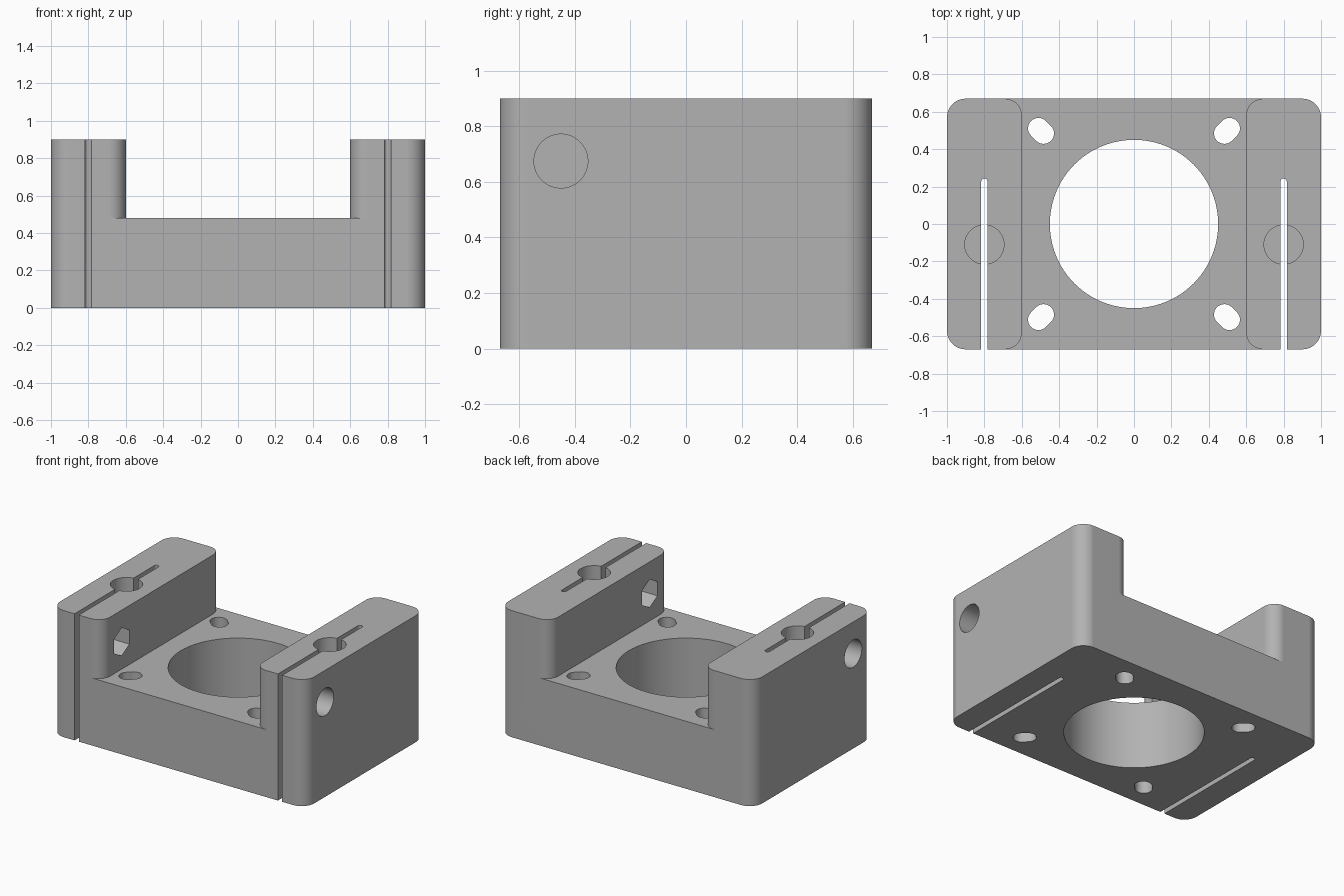
import bpy, bmesh, math
from math import sin, cos, pi
from mathutils import Matrix

if "Cube" in bpy.data.objects:
    bpy.data.objects.remove(bpy.data.objects["Cube"], do_unlink=True)

# Material
grey = bpy.data.materials.new("plain grey")
grey.use_nodes = True
COLOUR = (0.45, 0.45, 0.45, 1)
grey.diffuse_color = COLOUR
grey.node_tree.nodes["Principled BSDF"].inputs["Base Color"].default_value = COLOUR

# Main sizes
HALF_X, HALF_Y, HEIGHT = 1.0, 0.67, 0.9
FLOOR, INNER = 0.48, 0.6
ROUND, FLARE = 0.1, 0.09


def arc(cx, cy, r, start, end, n=12):
    """Points along an arc, angles in degrees."""
    return [(cx + r * cos(math.radians(start + (end - start) * i / n)),
             cy + r * sin(math.radians(start + (end - start) * i / n)))
            for i in range(n + 1)]


def capsule(r, half, n=16):
    """Slot outline lying along x."""
    return arc(half, 0, r, -90, 90, n) + arc(-half, 0, r, 90, 270, n)


def polygon(r, n, turn=0.0):
    return [(r * cos(turn + 2 * pi * i / n), r * sin(turn + 2 * pi * i / n)) for i in range(n)]


def prism(name, outline, low, high, matrix=None):
    """Extrude an outline from low to high along its local z."""
    bm = bmesh.new()
    face = bm.faces.new([bm.verts.new((x, y, low)) for x, y in outline])
    top = bmesh.ops.extrude_face_region(bm, geom=[face])["geom"]
    verts = [v for v in top if isinstance(v, bmesh.types.BMVert)]
    bmesh.ops.translate(bm, verts=verts, vec=(0, 0, high - low))
    if matrix:
        bm.transform(matrix)
    bmesh.ops.recalc_face_normals(bm, faces=bm.faces)
    mesh = bpy.data.meshes.new(name)
    bm.to_mesh(mesh)
    bm.free()
    ob = bpy.data.objects.new(name, mesh)
    bpy.context.collection.objects.link(ob)
    mesh.materials.append(grey)
    return ob


# Body block with rounded upright corners
cx, cy = HALF_X - ROUND, HALF_Y - ROUND
outline = (arc(cx, cy, ROUND, 0, 90) + arc(-cx, cy, ROUND, 90, 180)
           + arc(-cx, -cy, ROUND, 180, 270) + arc(cx, -cy, ROUND, 270, 360))
body = prism("motor_mount_body", outline, 0, HEIGHT)
bpy.context.view_layer.objects.active = body
body.select_set(True)


def cut(cutter):
    mod = body.modifiers.new("cut", "BOOLEAN")
    mod.operation = "DIFFERENCE"
    mod.solver = "EXACT"
    mod.object = cutter
    bpy.ops.object.modifier_apply(modifier=mod.name)
    bpy.data.objects.remove(cutter, do_unlink=True)


# Channel between the two posts, flared where the post corners are rounded
quarter = arc(INNER + FLARE, HALF_Y - FLARE, FLARE, 180, 90) + [(INNER + FLARE, HALF_Y + 0.1)]
right = [(x, -y) for x, y in reversed(quarter)] + quarter
cut(prism("channel", right + [(-x, y) for x, y in reversed(right)], FLOOR, HEIGHT + 0.1))

# Central bore
cut(prism("bore", polygon(0.45, 96), -0.1, HEIGHT))

# Four screw slots stretched along the diagonals
for sx in (-1, 1):
    for sy in (-1, 1):
        place = Matrix.Translation((0.497 * sx, 0.498 * sy, 0)) @ Matrix.Rotation(sx * sy * pi / 4, 4, "Z")
        cut(prism("screw_slot", capsule(0.056, 0.019), -0.1, HEIGHT, place))

# Each post: rod socket, clamping slit, bolt hole, bolt head recess, nut pocket
for side in (-1, 1):
    x = 0.8 * side
    cut(prism("rod_socket", polygon(0.105, 48), 0.1, HEIGHT + 0.1, Matrix.Translation((x, -0.11, 0))))
    slit = arc(0, 0.226, 0.017, 0, 180, 10) + [(-0.017, -0.8), (0.017, -0.8)]
    cut(prism("clamp_slit", slit, -0.1, HEIGHT + 0.1, Matrix.Translation((x, 0, 0))))
    # local z points outward along x, local x points up or down
    bolt = Matrix.Translation((0, -0.45, 0.675)) @ Matrix.Rotation(side * pi / 2, 4, "Y")
    cut(prism("bolt_hole", polygon(0.055, 32), 0.5, 1.1, bolt))
    cut(prism("bolt_head_recess", polygon(0.097, 48), 0.87, 1.1, bolt))
    cut(prism("nut_pocket", polygon(0.1, 6), 0.5, 0.72, bolt))

# Smooth curved walls, crisp edges
bpy.ops.object.shade_smooth_by_angle(angle=math.radians(30))
weighted = body.modifiers.new("even shading", "WEIGHTED_NORMAL")
weighted.keep_sharp = True
